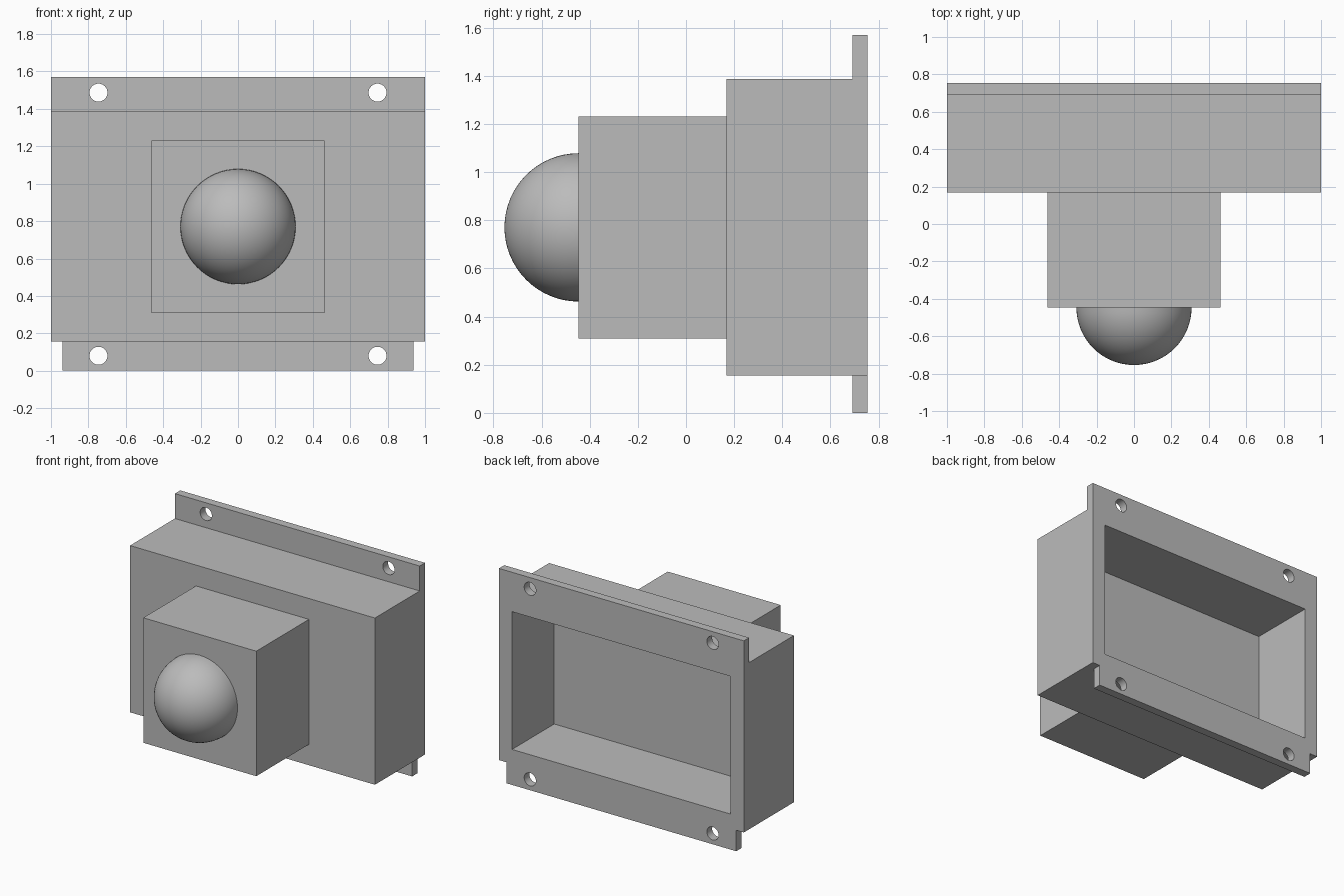
import bpy
import bmesh
import math
from mathutils import Matrix, Vector

old = bpy.data.objects.get("Cube")
if old:
    bpy.data.objects.remove(old, do_unlink=True)

# Single grey finish
grey = bpy.data.materials.new("plain grey")
grey.use_nodes = True
colour = (0.5, 0.5, 0.5, 1)
grey.diffuse_color = colour
grey.node_tree.nodes["Principled BSDF"].inputs["Base Color"].default_value = colour

# Shared dimensions
BACK, PLATE_FRONT, BODY_FRONT, BLOCK_FRONT = 0.754, 0.692, 0.169, -0.446
BODY_BOTTOM, BODY_TOP, TOP = 0.155, 1.386, 1.57
MID_Z = (BODY_BOTTOM + BODY_TOP) / 2
WALL = 0.107


def finish(name, bm):
    bmesh.ops.recalc_face_normals(bm, faces=bm.faces)
    mesh = bpy.data.meshes.new(name)
    bm.to_mesh(mesh)
    bm.free()
    mesh.materials.append(grey)
    obj = bpy.data.objects.new(name, mesh)
    bpy.context.collection.objects.link(obj)
    return obj


def box(name, half_x, y0, y1, z0, z1):
    bm = bmesh.new()
    bmesh.ops.create_cube(bm, size=1)
    bmesh.ops.scale(bm, vec=(2 * half_x, y1 - y0, z1 - z0), verts=bm.verts)
    bmesh.ops.translate(bm, vec=(0, (y0 + y1) / 2, (z0 + z1) / 2), verts=bm.verts)
    return finish(name, bm)


def boolean(target, tool, operation):
    tool.hide_render = True
    mod = target.modifiers.new("cut", 'BOOLEAN')
    mod.operation = operation
    mod.solver = 'EXACT'
    mod.object = tool
    bpy.context.view_layer.objects.active = target
    bpy.ops.object.modifier_apply(modifier=mod.name)
    bpy.data.objects.remove(tool, do_unlink=True)


def smooth(obj):
    bpy.ops.object.select_all(action='DESELECT')
    obj.select_set(True)
    bpy.context.view_layer.objects.active = obj
    bpy.ops.object.shade_smooth_by_angle(angle=math.radians(30))


# Housing: stepped side profile with the upper flange, extruded across x
profile = [(BODY_FRONT, BODY_BOTTOM), (BACK, BODY_BOTTOM), (BACK, TOP),
           (PLATE_FRONT, TOP), (PLATE_FRONT, BODY_TOP), (BODY_FRONT, BODY_TOP)]
bm = bmesh.new()
side = bm.faces.new([bm.verts.new((-1, y, z)) for y, z in profile])
extruded = bmesh.ops.extrude_face_region(bm, geom=[side])["geom"]
bmesh.ops.translate(bm, vec=(2, 0, 0),
                    verts=[v for v in extruded if isinstance(v, bmesh.types.BMVert)])
housing = finish("housing", bm)

# Narrower lower flange and open rear pocket
boolean(housing, box("lower_flange", 0.938, PLATE_FRONT, BACK, 0, BODY_BOTTOM + 0.05), 'UNION')
boolean(housing, box("pocket_cutter", 1 - WALL, 0.262, BACK + 0.2,
                     BODY_BOTTOM + WALL, BODY_TOP - WALL), 'DIFFERENCE')

# Four screw holes
for x in (-0.746, 0.746):
    for z in (0.08, 1.487):
        bm = bmesh.new()
        place = Matrix.Translation((x, BACK, z)) @ Matrix.Rotation(math.pi / 2, 4, 'X')
        bmesh.ops.create_cone(bm, cap_ends=True, segments=40, radius1=0.048,
                              radius2=0.048, depth=0.3, matrix=place)
        boolean(housing, finish("hole_cutter", bm), 'DIFFERENCE')
smooth(housing)

# Square block on the front, seated slightly into the housing
box("front_block", 0.4615, BLOCK_FRONT, BODY_FRONT + 0.02, MID_Z - 0.4615, MID_Z + 0.4615)

# Half-round dome on the block
bm = bmesh.new()
place = Matrix.Translation((0, BLOCK_FRONT, MID_Z)) @ Matrix.Rotation(math.pi / 2, 4, 'X')
bmesh.ops.create_uvsphere(bm, u_segments=64, v_segments=32, radius=0.308, matrix=place)
bmesh.ops.bisect_plane(bm, geom=bm.verts[:] + bm.edges[:] + bm.faces[:], dist=0.0001,
                       plane_co=Vector((0, BLOCK_FRONT, MID_Z)), plane_no=Vector((0, 1, 0)),
                       clear_outer=True)
smooth(finish("dome", bm))
